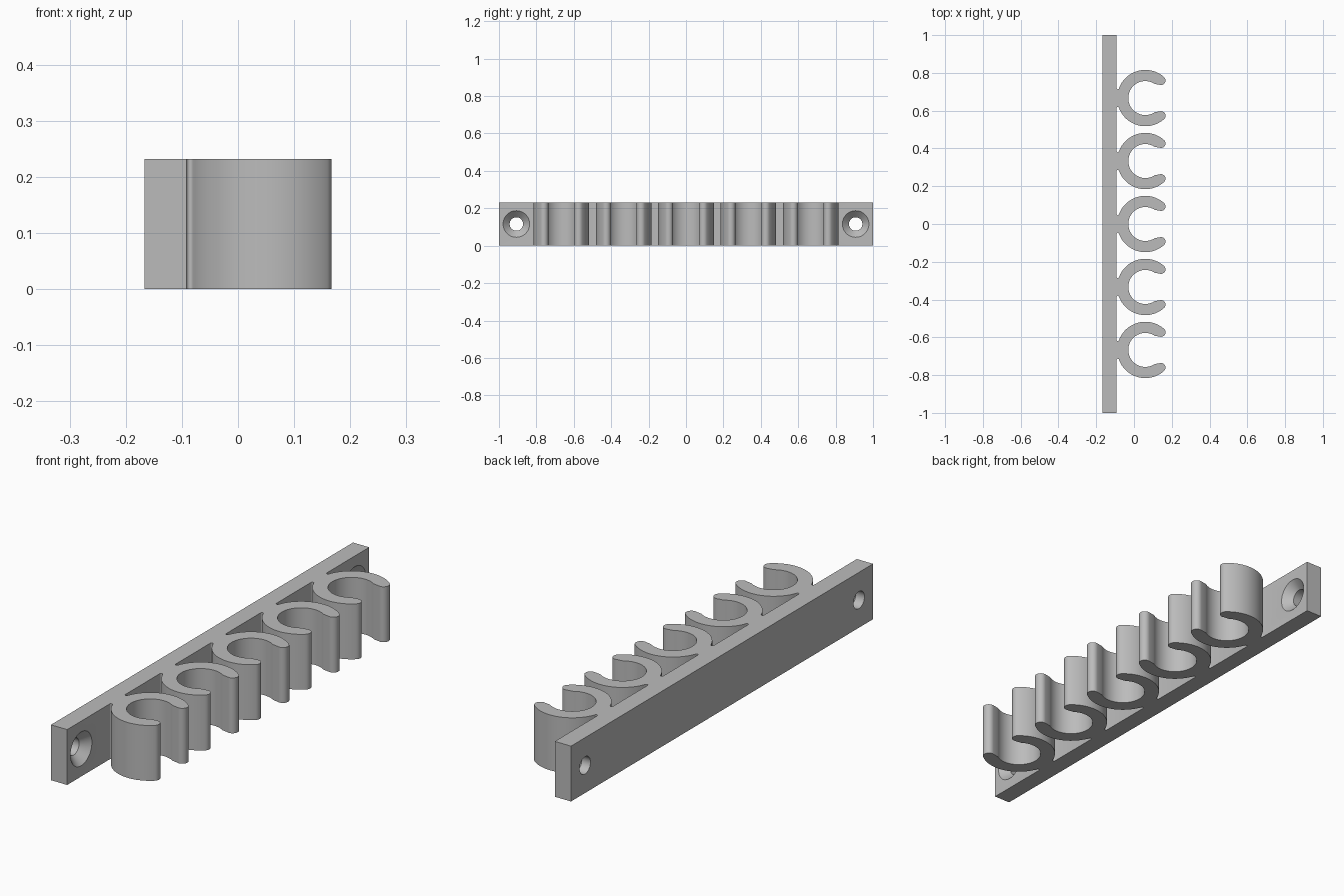
import bpy
import bmesh
from math import atan2, cos, sin, pi, radians, hypot
from mathutils import Matrix

cube = bpy.data.objects.get("Cube")
if cube:
    bpy.data.objects.remove(cube, do_unlink=True)

HEIGHT = 0.232
BACK, FACE = -0.167, -0.092       # x of the plate's two broad faces
CLIP_X, OUTER, INNER = 0.06, 0.149, 0.09
PITCH = 1 / 3
TIP_R, FILLET = 0.024, 0.006

grey = bpy.data.materials.new("plain grey")
grey.use_nodes = True
grey.diffuse_color = (0.5, 0.5, 0.5, 1)
grey.node_tree.nodes["Principled BSDF"].inputs["Base Color"].default_value = (0.5, 0.5, 0.5, 1)


def arc(cx, cy, r, start, end, steps):
    """Points along an arc, angles in radians."""
    angles = [start + (end - start) * i / steps for i in range(steps + 1)]
    return [(cx + r * cos(a), cy + r * sin(a)) for a in angles]


def make_object(name, bm):
    bmesh.ops.recalc_face_normals(bm, faces=bm.faces)
    mesh = bpy.data.meshes.new(name)
    bm.to_mesh(mesh)
    bm.free()
    mesh.materials.append(grey)
    obj = bpy.data.objects.new(name, mesh)
    bpy.context.collection.objects.link(obj)
    return obj


def half_clip():
    """Upper half of a C-shaped clip, from inner back round to the plate."""
    tip_angle = radians(48.4)
    tip_dist = OUTER - TIP_R
    tip_x, tip_y = CLIP_X + tip_dist * cos(tip_angle), tip_dist * sin(tip_angle)
    # Fillet tangent to both the plate and the outer ring
    fx = FACE + FILLET
    fy = ((OUTER + FILLET) ** 2 - (CLIP_X - fx) ** 2) ** 0.5
    root = atan2(fy, fx - CLIP_X)
    points = arc(CLIP_X, 0, INNER, pi, radians(56), 28)
    points += arc(tip_x, tip_y, TIP_R, radians(-110), tip_angle, 14)
    points += arc(CLIP_X, 0, OUTER, tip_angle, root, 28)[1:]
    points += arc(fx, fy, FILLET, root - pi, -pi, 8)[1:]
    return points


# Rack outline: mounting plate with five clips along one face
upper = half_clip()
lower = [(x, -y) for x, y in reversed(upper)]
clip = lower[:-1] + upper
outline = [(BACK, -1), (FACE, -1)]
for k in range(-2, 3):
    outline += [(x, y + k * PITCH) for x, y in clip]
outline += [(FACE, 1), (BACK, 1)]

bm = bmesh.new()
base = bm.faces.new([bm.verts.new((x, y, 0)) for x, y in outline])
top = bmesh.ops.extrude_face_region(bm, geom=[base], use_keep_orig=True)
verts = [g for g in top["geom"] if isinstance(g, bmesh.types.BMVert)]
bmesh.ops.translate(bm, verts=verts, vec=(0, 0, HEIGHT))
rack = make_object("clip_rack", bm)

# Countersunk screw holes near both ends, spun from a profile
HOLE, SINK, MARGIN = 0.036, 0.071, 0.01
profile = [(BACK - MARGIN, HOLE), (FACE - (SINK - HOLE), HOLE),
           (FACE, SINK), (FACE + MARGIN, SINK)]
cutters = []
for side in (-1, 1):
    bm = bmesh.new()
    rings = []
    for x, r in profile:
        ring = [bm.verts.new((x, y, z)) for y, z in arc(0, 0, r, 0, 2 * pi, 48)[:-1]]
        rings.append(ring)
    for a, b in zip(rings, rings[1:]):
        for i in range(48):
            j = (i + 1) % 48
            bm.faces.new((a[i], a[j], b[j], b[i]))
    bm.faces.new(rings[0])
    bm.faces.new(rings[-1])
    bmesh.ops.transform(bm, verts=bm.verts,
                        matrix=Matrix.Translation((0, side * 0.907, HEIGHT / 2)))
    cutter = make_object("screw_hole_cutter", bm)
    cutter.hide_render = True
    mod = rack.modifiers.new("screw hole", "BOOLEAN")
    mod.operation = "DIFFERENCE"
    mod.solver = "EXACT"
    mod.object = cutter
    cutters.append(cutter)

# Bake the cuts and remove the cutters
bpy.context.view_layer.update()
graph = bpy.context.evaluated_depsgraph_get()
rack.data = bpy.data.meshes.new_from_object(rack.evaluated_get(graph))
rack.modifiers.clear()
for cutter in cutters:
    bpy.data.objects.remove(cutter, do_unlink=True)

# Smooth curved walls, keep sharp edges
bpy.ops.object.select_all(action="DESELECT")
rack.select_set(True)
bpy.context.view_layer.objects.active = rack
bpy.ops.object.shade_smooth_by_angle(angle=radians(30))
